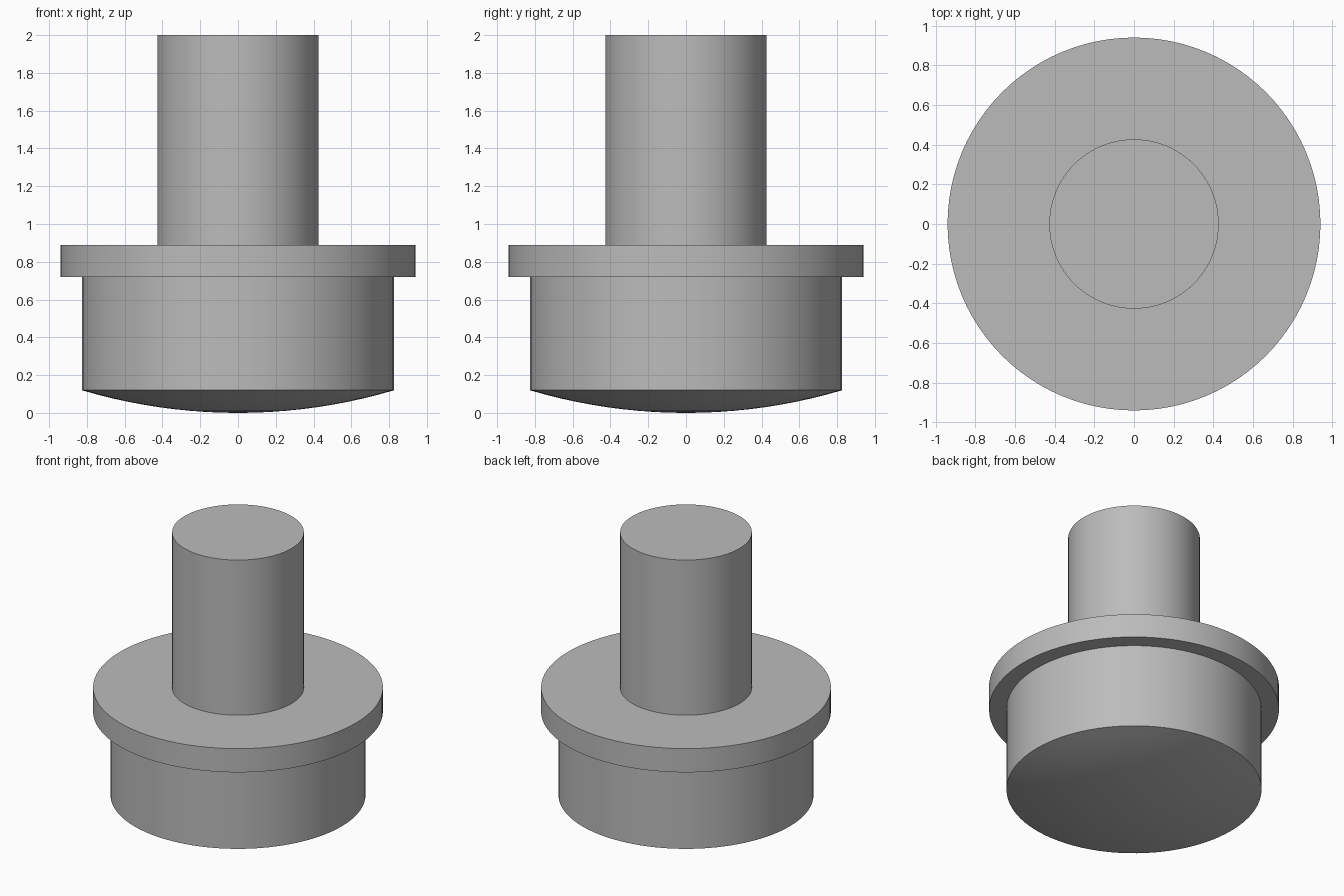
import bpy, bmesh, math

if "Cube" in bpy.data.objects:
    bpy.data.objects.remove(bpy.data.objects["Cube"])

SEGMENTS = 96

steel = bpy.data.materials.new("plain grey")
steel.diffuse_color = (0.5, 0.5, 0.5, 1)
steel.use_nodes = True
steel.node_tree.nodes["Principled BSDF"].inputs["Base Color"].default_value = steel.diffuse_color


def lathe(name, profile):
    """Revolve (radius, z) points, listed bottom to top, around the z axis."""
    bm = bmesh.new()
    verts = [bm.verts.new((r, 0, z)) for r, z in profile]
    edges = [bm.edges.new(pair) for pair in zip(verts, verts[1:])]
    bmesh.ops.spin(bm, geom=verts + edges, cent=(0, 0, 0), axis=(0, 0, 1),
                   angle=math.tau, steps=SEGMENTS, use_duplicate=False)
    bmesh.ops.remove_doubles(bm, verts=bm.verts, dist=1e-5)
    bmesh.ops.dissolve_degenerate(bm, edges=bm.edges, dist=1e-6)
    bm.normal_update()
    # open shells: orient by the widest wall, which must face outward
    wall = max(bm.faces, key=lambda f: abs(f.normal.z) < 0.1)
    if wall.normal.dot(wall.calc_center_median()) - wall.normal.z * wall.calc_center_median().z < 0:
        bmesh.ops.reverse_faces(bm, faces=bm.faces)
    mesh = bpy.data.meshes.new(name)
    bm.to_mesh(mesh)
    bm.free()
    mesh.materials.append(steel)
    obj = bpy.data.objects.new(name, mesh)
    bpy.context.collection.objects.link(obj)
    bpy.ops.object.select_all(action='DESELECT')
    obj.select_set(True)
    bpy.context.view_layer.objects.active = obj
    bpy.ops.object.shade_smooth_by_angle(angle=math.radians(12))
    return obj


STEM_R, BODY_R, FLANGE_R = 0.427, 0.827, 0.94
DOME_H, FLANGE_Z, STEM_Z, TOP_Z = 0.12, 0.72, 0.89, 2.0

# Body with a shallow spherical underside
sphere_r = (BODY_R ** 2 + DOME_H ** 2) / (2 * DOME_H)
half = math.asin(BODY_R / sphere_r)
dome = [(sphere_r * math.sin(half * i / 10),
         sphere_r * (1 - math.cos(half * i / 10))) for i in range(11)]
lathe("domed_body", dome + [(BODY_R, FLANGE_Z)])

# Flange disc with open centre where body and stem join
lathe("flange", [(BODY_R, FLANGE_Z), (FLANGE_R, FLANGE_Z),
                 (FLANGE_R, STEM_Z), (STEM_R, STEM_Z)])

# Straight stem with a flat top
lathe("stem", [(STEM_R, STEM_Z), (STEM_R, TOP_Z), (0, TOP_Z)])
